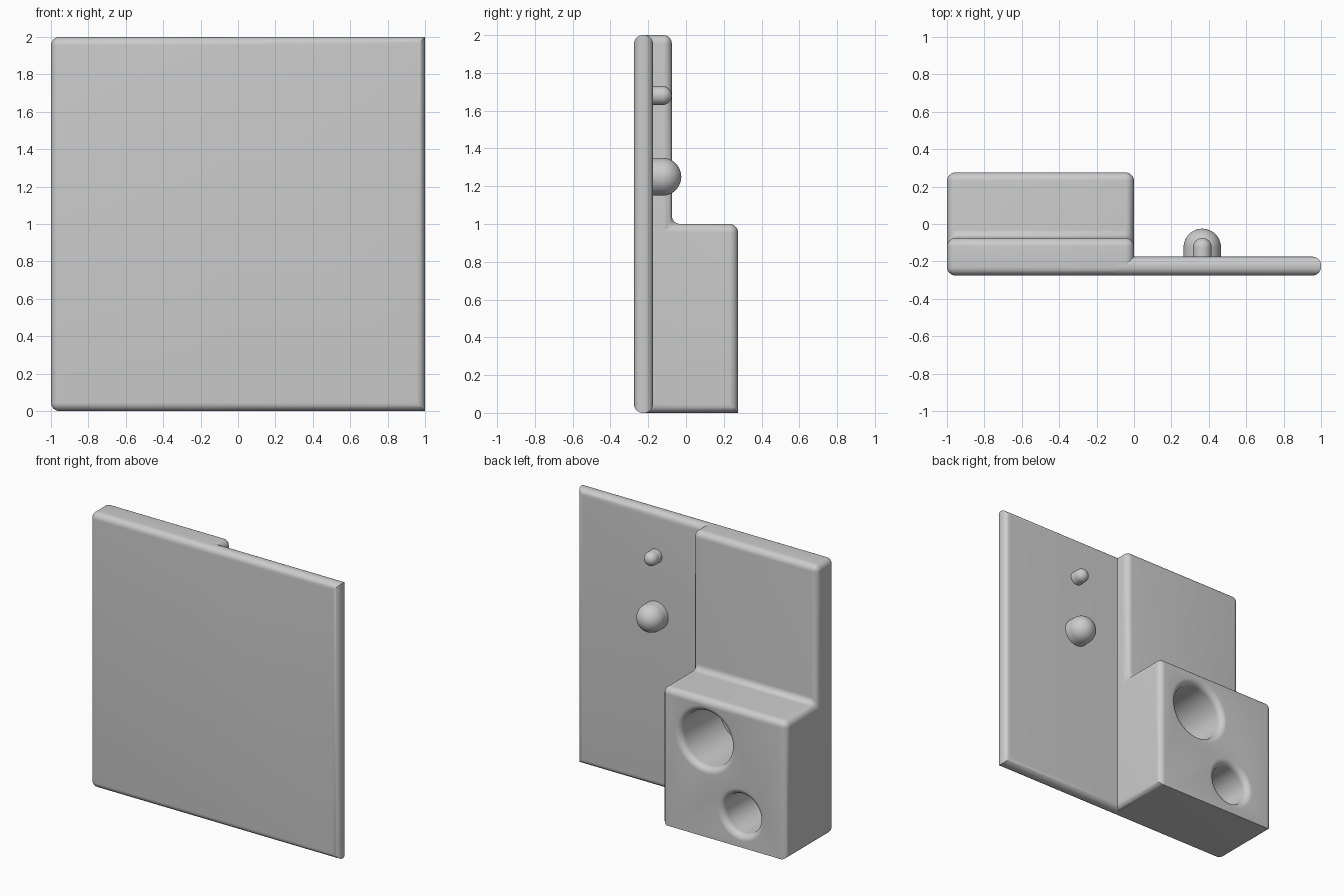
import bpy, bmesh
from math import sin, cos, pi, radians

if "Cube" in bpy.data.objects:
    bpy.data.objects.remove(bpy.data.objects["Cube"], do_unlink=True)

GREY = (0.6, 0.6, 0.6, 1)
mat = bpy.data.materials.new("plain grey")
mat.use_nodes = True
mat.diffuse_color = GREY
mat.node_tree.nodes["Principled BSDF"].inputs["Base Color"].default_value = GREY

FRONT, SEAM, MID, BACK = -0.275, -0.175, -0.075, 0.275
R = 0.045


def make(name, bm):
    bmesh.ops.recalc_face_normals(bm, faces=bm.faces)
    me = bpy.data.meshes.new(name)
    bm.to_mesh(me)
    bm.free()
    ob = bpy.data.objects.new(name, me)
    bpy.context.collection.objects.link(ob)
    me.materials.append(mat)
    return ob


def smooth(ob):
    bpy.ops.object.select_all(action='DESELECT')
    ob.select_set(True)
    bpy.context.view_layer.objects.active = ob
    bpy.ops.object.shade_smooth_by_angle(angle=radians(35))


def prism(name, profile, x0, x1, rounded):
    """Extrude a (y, z) profile along x and round the edges picked by a rule."""
    bm = bmesh.new()
    face = bm.faces.new([bm.verts.new((x0, y, z)) for y, z in profile])
    new = bmesh.ops.extrude_face_region(bm, geom=[face])["geom"]
    verts = [v for v in new if isinstance(v, bmesh.types.BMVert)]
    bmesh.ops.translate(bm, verts=verts, vec=(x1 - x0, 0, 0))
    bmesh.ops.recalc_face_normals(bm, faces=bm.faces)
    edges = [e for e in bm.edges if rounded(e.verts[0].co, e.verts[1].co)]
    bmesh.ops.bevel(bm, geom=edges, offset=R, segments=8, profile=0.5,
                    affect='EDGES', clamp_overlap=True)
    return make(name, bm)


def lathe(name, profile, x, z, steps=64):
    """Turn a (radius, y) profile around an axis along y."""
    bm = bmesh.new()
    rings = [[bm.verts.new((x + r * cos(2 * pi * i / steps), y,
                            z + r * sin(2 * pi * i / steps)))
              for i in range(steps)] for r, y in profile]
    for a, b in zip(rings, rings[1:]):
        for i in range(steps):
            j = (i + 1) % steps
            bm.faces.new((a[i], a[j], b[j], b[i]))
    bm.faces.new(rings[0])
    bm.faces.new(rings[-1])
    return make(name, bm)


def near(a, b):
    return abs(a - b) < 1e-4


# Thin plate: front and back rims rounded, corners left square
def plate_rule(a, b):
    if not near(a.y, b.y):
        return False
    return near(a.z, b.z) or (near(a.x, 1) and near(b.x, 1))


plate = prism("plate", [(FRONT, 0), (SEAM, 0), (SEAM, 2), (FRONT, 2)],
              -0.1, 1, plate_rule)


# Stepped block: everything rounded but the lower back edge and plate joint
def block_rule(a, b):
    if not near(a.x, b.x):
        return not (near(a.y, BACK) and near(a.z, 0))
    return not (near(a.x, 0) and near(a.y, FRONT) and near(b.y, FRONT))


block = prism("stepped_block",
              [(FRONT, 0), (BACK, 0), (BACK, 1), (MID, 1), (MID, 2), (FRONT, 2)],
              -1, 0, block_rule)

# Two sockets with rounded lips, cut into the back of the block
for x, z, r in ((-0.35, 0.705, 0.2), (-0.635, 0.235, 0.143)):
    lip = [(r + R * (1 - cos(t * pi / 16)), BACK - R + R * sin(t * pi / 16))
           for t in range(9)]
    cutter = lathe("socket_cutter", [(r, SEAM)] + lip + [(r + R, BACK + 0.05)], x, z)
    cutter.hide_render = True
    mod = block.modifiers.new("socket", 'BOOLEAN')
    mod.operation = 'DIFFERENCE'
    mod.solver = 'EXACT'
    mod.object = cutter
    bpy.context.view_layer.objects.active = block
    bpy.ops.object.modifier_apply(modifier=mod.name)
    bpy.data.objects.remove(cutter, do_unlink=True)

# Round-ended pegs on the back of the plate
pegs = []
for name, z, r in (("large_peg", 1.25, 0.1), ("small_peg", 1.68, 0.05)):
    dome = [(r * cos(t * pi / 24), -0.125 + r * sin(t * pi / 24)) for t in range(12)]
    dome.append((r * 0.02, -0.125 + r))
    pegs.append(lathe(name, [(r, SEAM - 0.02)] + dome, 0.365, z, 40))

for ob in [plate, block] + pegs:
    smooth(ob)
